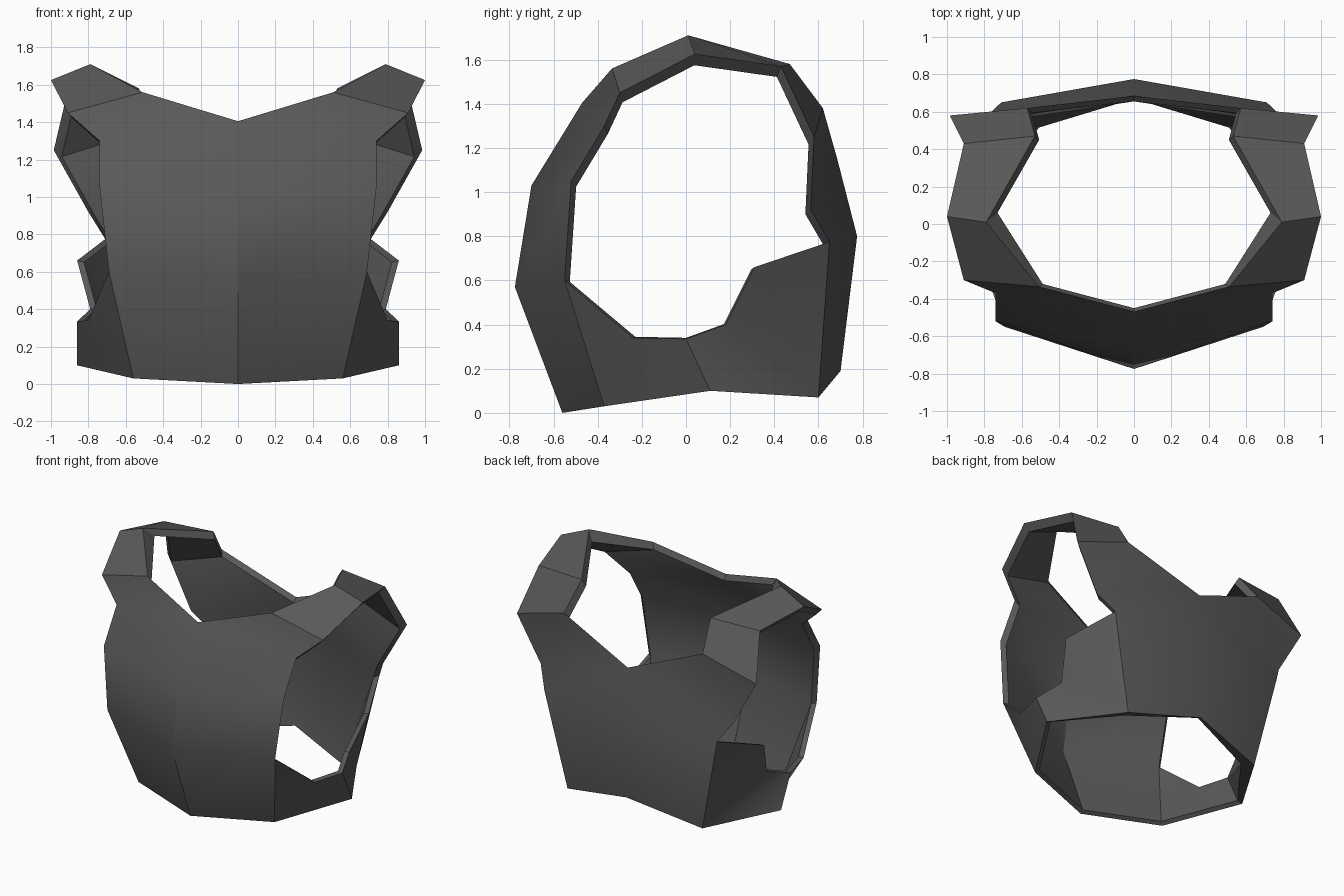
import bpy, bmesh, math
from mathutils import Vector

if "Cube" in bpy.data.objects:
    bpy.data.objects.remove(bpy.data.objects["Cube"])


def strip(bm, rail_a, rail_b):
    """Skin two equal-length rails of points; repeated points give triangles."""
    for i in range(len(rail_a) - 1):
        loop = []
        for p in (rail_a[i], rail_a[i + 1], rail_b[i + 1], rail_b[i]):
            if p not in loop:
                loop.append(p)
        bm.faces.new([bm.verts.new(p) for p in loop])


# Centre rail: belly, chest, neckline, over the shoulder, down the spine
centre = [(0, -.56, 0), (0, -.775, .57), (0, -.70, 1.03), (0, -.47, 1.405),
          (.51, -.335, 1.56), (.79, .01, 1.71), (.53, .47, 1.58),
          (.57, .62, 1.38), (0, .685, 1.15), (0, .775, .80), (0, .70, .19)]
# Side rail: front hem, around the armhole, back hem
side = [(.56, -.37, .03), (.69, -.55, .60), (.74, -.52, 1.05), (.74, -.37, 1.30),
        (.91, -.30, 1.45), (1, .04, 1.625), (.91, .43, 1.57),
        (.985, .58, 1.25), (.80, .565, .92), (.71, .65, .775), (.555, .60, .07)]
# Waist panel joining the front hem to the back hem
front_hem, back_hem, hip = side[0], side[-1], (.86, .11, .10)
tab = (.86, 0, .335)
hem = [front_hem, front_hem, hip, back_hem, back_hem, back_hem, back_hem]
waist = [side[1], (.80, -.24, .34), tab, tab, (.79, .18, .40), (.86, .31, .66), side[-2]]

bm = bmesh.new()
strip(bm, centre, side)
strip(bm, hem, waist)
bmesh.ops.remove_doubles(bm, verts=bm.verts, dist=1e-4)

# Inner lining: the shell shrunk towards the body, with the two bevelled corners
bevelled = {centre[5]: (.73, .06, 1.65), back_hem: (.51, .515, .10)}
core = Vector((0, 0, .45))
rim = [e for e in bm.edges if e.is_boundary and any(abs(v.co.x) > 1e-4 for v in e.verts)]
lining = {}
for v in list(bm.verts):
    co = core + (v.co - core) * .957
    for outer, inner in bevelled.items():
        if (v.co - Vector(outer)).length < 1e-3:
            co = inner
    lining[v] = bm.verts.new(co)
for f in list(bm.faces):
    bm.faces.new([lining[v] for v in f.verts])
# Rim around every opening
for e in rim:
    a, b = e.verts
    bm.faces.new((a, b, lining[b], lining[a]))

# Other half
bmesh.ops.mirror(bm, geom=bm.verts[:] + bm.edges[:] + bm.faces[:],
                 axis='X', merge_dist=1e-4)
bmesh.ops.remove_doubles(bm, verts=bm.verts, dist=1e-4)
bmesh.ops.recalc_face_normals(bm, faces=bm.faces)

mesh = bpy.data.meshes.new("chest_armour")
bm.to_mesh(mesh)
bm.free()
armour = bpy.data.objects.new("chest_armour", mesh)
bpy.context.collection.objects.link(armour)

# Dark grey finish
dark = bpy.data.materials.new("dark_grey")
dark.diffuse_color = (.1, .1, .1, 1)
dark.use_nodes = True
dark.node_tree.nodes["Principled BSDF"].inputs["Base Color"].default_value = dark.diffuse_color
mesh.materials.append(dark)

bpy.context.view_layer.objects.active = armour
armour.select_set(True)
bpy.ops.object.shade_smooth_by_angle(angle=math.radians(30))
